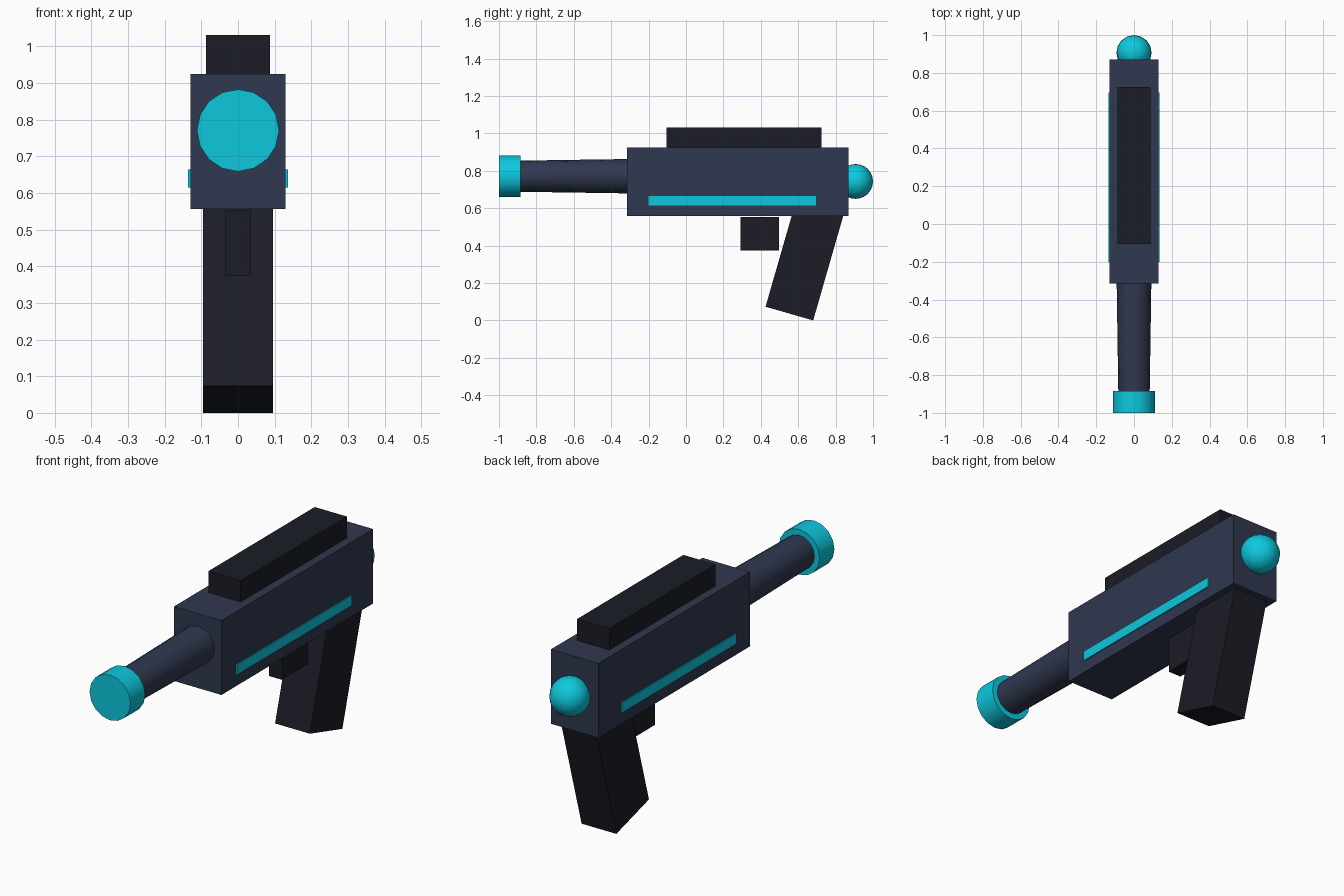
import bpy
import math
from mathutils import Vector

if "Cube" in bpy.data.objects:
    bpy.data.objects.remove(bpy.data.objects["Cube"])


def material(name, rgb):
    m = bpy.data.materials.new(name)
    m.diffuse_color = (*rgb, 1)
    m.use_nodes = True
    m.node_tree.nodes["Principled BSDF"].inputs["Base Color"].default_value = m.diffuse_color
    return m


NAVY = material("navy", (0.030, 0.040, 0.080))
DARK = material("dark", (0.011, 0.012, 0.019))
CYAN = material("cyan", (0.004, 0.58, 0.73))


def finish(name, mat, smooth=False):
    ob = bpy.context.object
    ob.name = name
    ob.data.materials.append(mat)
    if smooth:
        bpy.ops.object.shade_smooth_by_angle(angle=math.radians(40))
    return ob


def box(name, mat, lo, hi, tilt=0.0):
    lo, hi = Vector(lo), Vector(hi)
    bpy.ops.mesh.primitive_cube_add(size=1, location=(lo + hi) / 2)
    ob = bpy.context.object
    ob.scale = hi - lo
    ob.rotation_euler.x = tilt
    bpy.ops.object.transform_apply(location=False, rotation=True, scale=True)
    return finish(name, mat)


def tube(name, mat, y_front, y_back, r_front, r_back, z):
    # cone turned so its base faces -y
    bpy.ops.mesh.primitive_cone_add(
        vertices=16, radius1=r_front, radius2=r_back, depth=y_back - y_front,
        location=(0, (y_front + y_back) / 2, z), rotation=(-math.pi / 2, 0, 0))
    return finish(name, mat, smooth=True)


# Receiver body and top rail
box("body", NAVY, (-0.13, -0.315, 0.557), (0.13, 0.87, 0.925))
box("top_rail", DARK, (-0.088, -0.105, 0.92), (0.088, 0.725, 1.031))

# Glowing side strips
for side, s in (("left", -1), ("right", 1)):
    box(side + "_strip", CYAN, (s * 0.131 - 0.005, -0.2, 0.615),
        (s * 0.131 + 0.005, 0.695, 0.664))

# Barrel and muzzle
tube("barrel", NAVY, -0.90, -0.30, 0.083, 0.092, 0.771)
tube("muzzle", CYAN, -1.0, -0.885, 0.112, 0.112, 0.771)

# Trigger block
box("trigger", DARK, (-0.035, 0.292, 0.375), (0.035, 0.497, 0.552))

# Raked grip, placed from its lower rear corner
TILT, W, L = -0.28, 0.265, 0.60
c, s = math.cos(TILT), math.sin(TILT)
cy = 0.68 - W / 2 * c - L / 2 * s
cz = 0.0 - W / 2 * s + L / 2 * c
box("grip", DARK, (-0.095, cy - W / 2, cz - L / 2),
    (0.095, cy + W / 2, cz + L / 2), TILT)

# Rear energy orb
bpy.ops.mesh.primitive_uv_sphere_add(segments=16, ring_count=12, radius=0.093,
                                     location=(0, 0.907, 0.743))
finish("rear_orb", CYAN, smooth=True)
